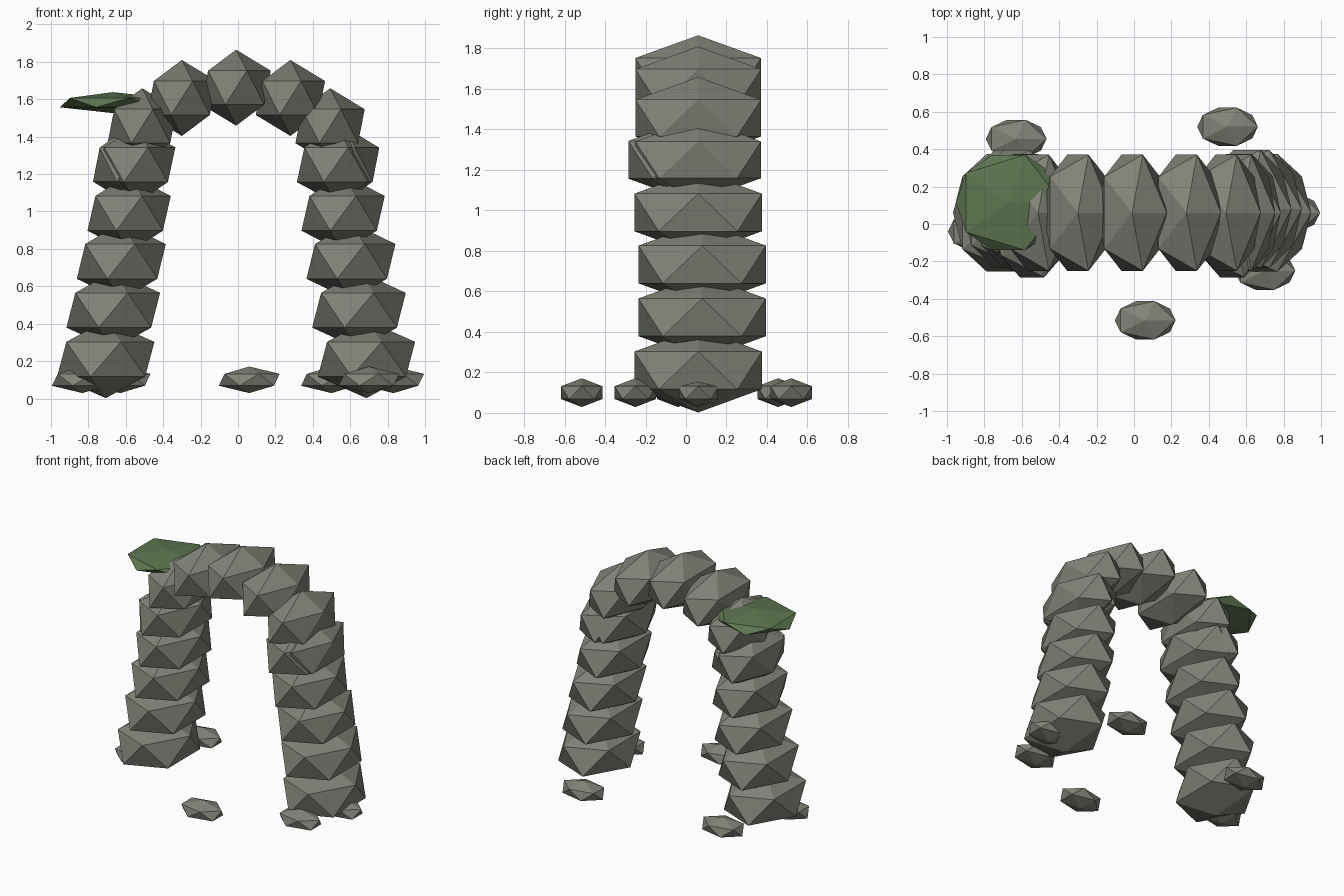
import bpy
import math

cube = bpy.data.objects.get("Cube")
if cube:
    bpy.data.objects.remove(cube, do_unlink=True)


def make_material(name, color):
    mat = bpy.data.materials.new(name)
    mat.use_nodes = True
    mat.diffuse_color = color
    bsdf = mat.node_tree.nodes["Principled BSDF"]
    bsdf.inputs["Base Color"].default_value = color
    bsdf.inputs["Roughness"].default_value = 0.9
    return mat


stone = make_material("grey_stone", (0.22, 0.23, 0.19, 1))
moss = make_material("moss_green", (0.11, 0.18, 0.08, 1))


def boulder(name, location, radii, mat=stone):
    """Faceted twenty-sided lump, stretched to its three radii."""
    bpy.ops.mesh.primitive_ico_sphere_add(subdivisions=1, radius=1, location=location)
    obj = bpy.context.object
    obj.name = name
    obj.scale = radii
    bpy.ops.object.transform_apply(location=False, rotation=False, scale=True)
    obj.data.materials.append(mat)
    return obj


CENTRE_X = -0.01
CENTRE_Y = 0.06

# Two leaning pillars: distance from the middle, y, z, width radius
pillar = [
    (0.697, 0.06, 0.21, 0.291),
    (0.657, 0.08, 0.472, 0.28),
    (0.614, 0.08, 0.733, 0.266),
    (0.572, 0.06, 0.99, 0.249),
    (0.535, 0.03, 1.25, 0.235),
]
for side, label in ((1, "left"), (-1, "right")):
    for i, (x, y, z, width) in enumerate(pillar):
        boulder(f"{label}_pillar_stone_{i + 1}",
                (CENTRE_X + side * x, y, z), (width, 0.37, 0.208))

# Arch stones spaced along a half ellipse
for i in range(7):
    angle = math.radians(30 * i)
    boulder(f"arch_stone_{i + 1}",
            (CENTRE_X + 0.58 * math.cos(angle), CENTRE_Y, 1.25 + 0.412 * math.sin(angle)),
            (0.207, 0.365, 0.203))

# Rubble scattered around the feet
rubble = [(0.06, -0.515), (0.5, 0.52), (-0.63, 0.455),
          (0.7, -0.25), (0.832, 0.06), (-0.832, -0.04)]
for i, (x, y) in enumerate(rubble):
    boulder(f"rubble_{i + 1}", (x, y, 0.1), (0.182, 0.12, 0.071))

# Moss patch on the shoulder of the arch
boulder("moss_patch", (-0.67, 0.115, 1.582), (0.316, 0.3, 0.056), moss)
